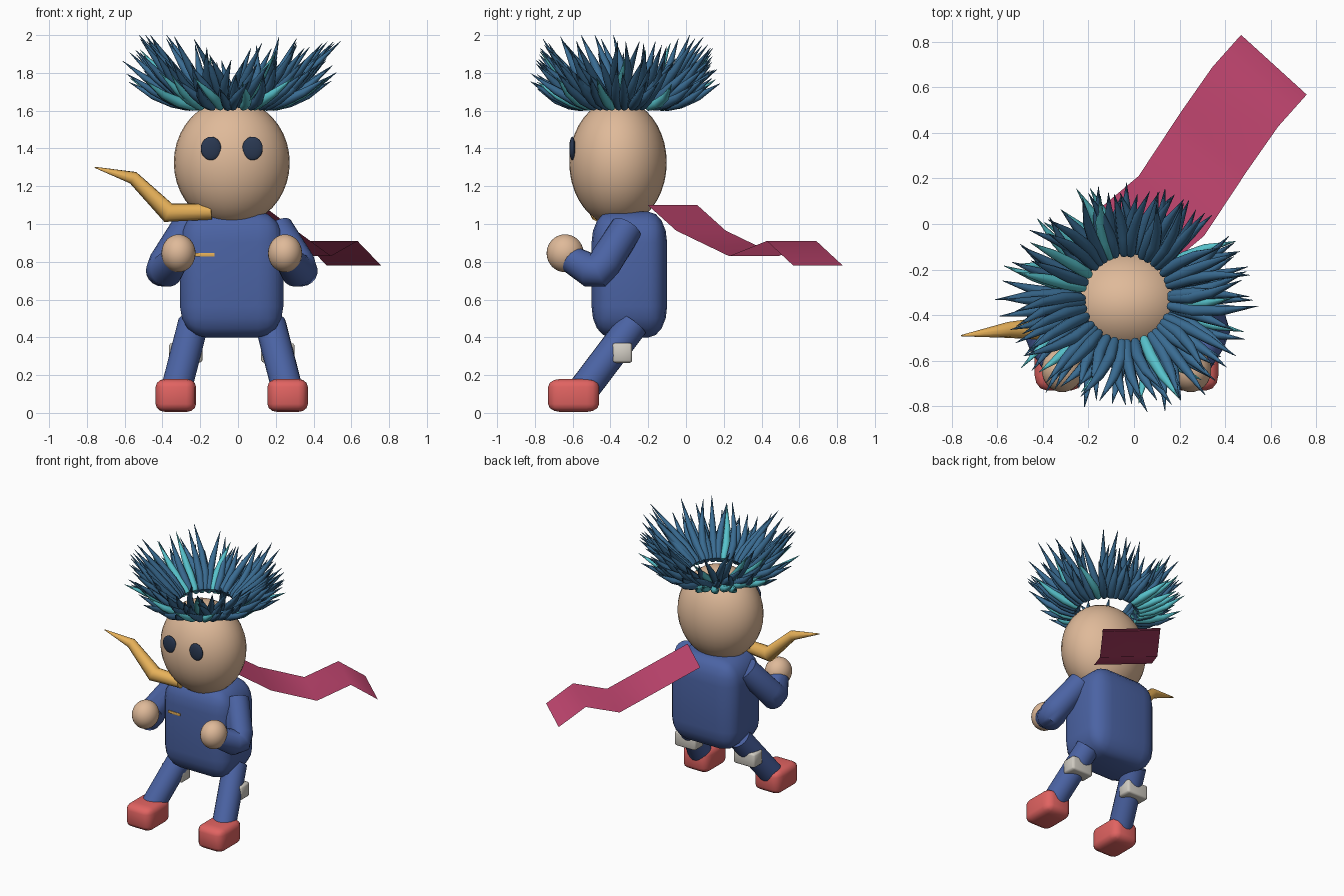
import bpy, bmesh, math, random
from mathutils import Vector

random.seed(11)
cube = bpy.data.objects.get("Cube")
if cube:
    bpy.data.objects.remove(cube, do_unlink=True)

CX = -0.033  # symmetry plane of the body


def material(name, rgb):
    m = bpy.data.materials.new(name)
    m.use_nodes = True
    m.diffuse_color = (*rgb, 1)
    m.node_tree.nodes["Principled BSDF"].inputs["Base Color"].default_value = (*rgb, 1)
    return m


skin = material("skin", (0.74, 0.49, 0.32))
blue = material("suit_blue", (0.07, 0.125, 0.37))
red = material("shoe_red", (0.75, 0.125, 0.12))
hair_blue = material("hair_blue", (0.042, 0.15, 0.29))
teal = material("hair_teal", (0.095, 0.54, 0.6))
gold = material("gold", (0.8, 0.44, 0.1))
magenta = material("scarf_magenta", (0.53, 0.06, 0.16))
grey = material("pale_grey", (0.63, 0.6, 0.54))
dark = material("eye_dark", (0.023, 0.04, 0.084))


def finish(name, bm, mats, smooth=40):
    bmesh.ops.recalc_face_normals(bm, faces=bm.faces)
    me = bpy.data.meshes.new(name)
    bm.to_mesh(me)
    bm.free()
    for m in mats:
        me.materials.append(m)
    ob = bpy.data.objects.new(name, me)
    bpy.context.collection.objects.link(ob)
    bpy.ops.object.select_all(action='DESELECT')
    ob.select_set(True)
    bpy.context.view_layer.objects.active = ob
    bpy.ops.object.shade_smooth_by_angle(angle=math.radians(smooth))
    return ob


def ball(name, centre, radii, mat):
    bm = bmesh.new()
    bmesh.ops.create_uvsphere(bm, u_segments=32, v_segments=20, radius=1)
    for v in bm.verts:
        v.co = Vector(a * b for a, b in zip(v.co, radii)) + Vector(centre)
    return finish(name, bm, [mat])


def box(name, low, high, mat, rounding, segments):
    """Box whose rounding is a share of each side."""
    bm = bmesh.new()
    bmesh.ops.create_cube(bm, size=1)
    bmesh.ops.bevel(bm, geom=bm.edges[:], offset=rounding, segments=segments,
                    profile=0.5, affect='EDGES')
    low, high = Vector(low), Vector(high)
    for v in bm.verts:
        v.co = Vector(a * b for a, b in zip(v.co, high - low)) + (low + high) / 2
    return finish(name, bm, [mat], 50)


def add_tube(bm, points, radii, sides, index=0):
    """Sweep a ring along the points; the ends are capped."""
    pts = [Vector(p) for p in points]
    rings = []
    for i, (p, r) in enumerate(zip(pts, radii)):
        before = (p - pts[i - 1]).normalized() if i else Vector()
        after = (pts[i + 1] - p).normalized() if i + 1 < len(pts) else Vector()
        tangent = (before + after).normalized()
        if i == 0:
            side = tangent.orthogonal().normalized()
        side = (side - tangent * side.dot(tangent)).normalized()
        up = tangent.cross(side)
        rings.append([bm.verts.new(p + r * (side * math.cos(a) + up * math.sin(a)))
                      for a in (math.tau * k / sides for k in range(sides))])
    faces = [bm.faces.new(rings[0]), bm.faces.new(rings[-1])]
    for a, b in zip(rings, rings[1:]):
        for k in range(sides):
            n = (k + 1) % sides
            faces.append(bm.faces.new((a[k], a[n], b[n], b[k])))
    for f in faces:
        f.material_index = index


def tube(name, points, radii, mat, sides=20, smooth=50):
    bm = bmesh.new()
    add_tube(bm, points, radii, sides)
    return finish(name, bm, [mat], smooth)


# Head, torso and a plain chest strip
ball("head", (CX, -0.36, 1.325), (0.307, 0.258, 0.335), skin)
box("torso", (-0.307, -0.5, 0.4), (0.24, -0.1, 1.065), blue, 0.245, 4)
box("chest_strip", (-0.225, -0.504, 0.828), (-0.125, -0.496, 0.846), gold, 0.05, 1)

# Limbs, eyes and shoes on both sides
for label, s in (("left", 1), ("right", -1)):
    def at(x, y, z):
        return (CX + s * x, y, z)

    ball(label + "_eye", at(0.11, -0.602, 1.4), (0.054, 0.016, 0.062), dark)
    tube(label + "_arm",
         [at(0.24, -0.315, 0.975), at(0.35, -0.43, 0.795), at(0.36, -0.465, 0.755),
          at(0.345, -0.51, 0.755), at(0.29, -0.63, 0.825)],
         [0.086, 0.09, 0.095, 0.09, 0.07], blue)
    ball(label + "_hand", at(0.282, -0.64, 0.845), (0.09, 0.098, 0.1), skin)
    tube(label + "_leg", [at(0.205, -0.28, 0.47), at(0.3, -0.56, 0.1)],
         [0.082, 0.082], blue)
    x = CX + s * 0.296
    box(label + "_shoe", (x - 0.107, -0.73, 0.005), (x + 0.107, -0.46, 0.18), red, 0.24, 3)
    x = CX + s * 0.244
    box(label + "_calf_block", (x - 0.088, -0.39, 0.265), (x + 0.088, -0.285, 0.37),
        grey, 0.12, 2)

# Bent tapering gold point at the neck
tube("neck_point",
     [(-0.14, -0.468, 1.066), (-0.37, -0.457, 1.06), (-0.555, -0.465, 1.245),
      (-0.758, -0.49, 1.3)],
     [0.043, 0.054, 0.035, 0.003], gold, sides=10, smooth=60)

# Scarf ribbon, one level cross-line per fold
bm = bmesh.new()
rows = []
for x, y, z in ((-0.16, 0.06, 1.1), (0.02, 0.21, 0.965), (0.205, 0.49, 0.83),
                (0.345, 0.69, 0.91), (0.47, 0.83, 0.78)):
    rows.append((bm.verts.new((x, y, z)), bm.verts.new((x + 0.288, y - 0.262, z))))
for a, b in zip(rows, rows[1:]):
    bm.faces.new((a[0], a[1], b[1], b[0]))
finish("scarf", bm, [magenta], 80)

# Crown of hair spikes: three layers, each steeper than the last
bm = bmesh.new()
COUNT = 38
for layer, (lift, length) in enumerate(((28, 0.38), (38, 0.43), (47, 0.49))):
    for k in range(COUNT):
        a = math.tau * (k + layer / 3 + random.uniform(-0.45, 0.45)) / COUNT
        out = Vector((math.cos(a), math.sin(a), 0))
        e = math.radians(lift + random.uniform(-7, 7))
        # spikes at the front and back are shorter
        reach = length * random.uniform(0.82, 1.04) * (0.82 + 0.18 * abs(out.x))
        base = Vector((CX, -0.325, 1.615 + 0.012 * layer)) + out * (0.215 - 0.012 * layer)
        aim = out * math.cos(e) + Vector((0, 0, math.sin(e)))
        sway = Vector((-out.y, out.x, 0)) * random.uniform(-0.08, 0.08)
        sag = Vector((0, 0, -0.018))
        pts = [base, base + aim * reach * 0.06, base + aim * reach * 0.3 + sag * 0.7,
               base + aim * reach * 0.6 + sway * 0.3 + sag, base + aim * reach + sway]
        pts[-1].z = min(pts[-1].z, 2.0)
        is_teal = random.random() < (0.3 if layer == 0 else 0.06)
        add_tube(bm, pts, [0.017, 0.024, 0.027, 0.021, 0.001], 8, int(is_teal))
finish("hair", bm, [hair_blue, teal], 70)
